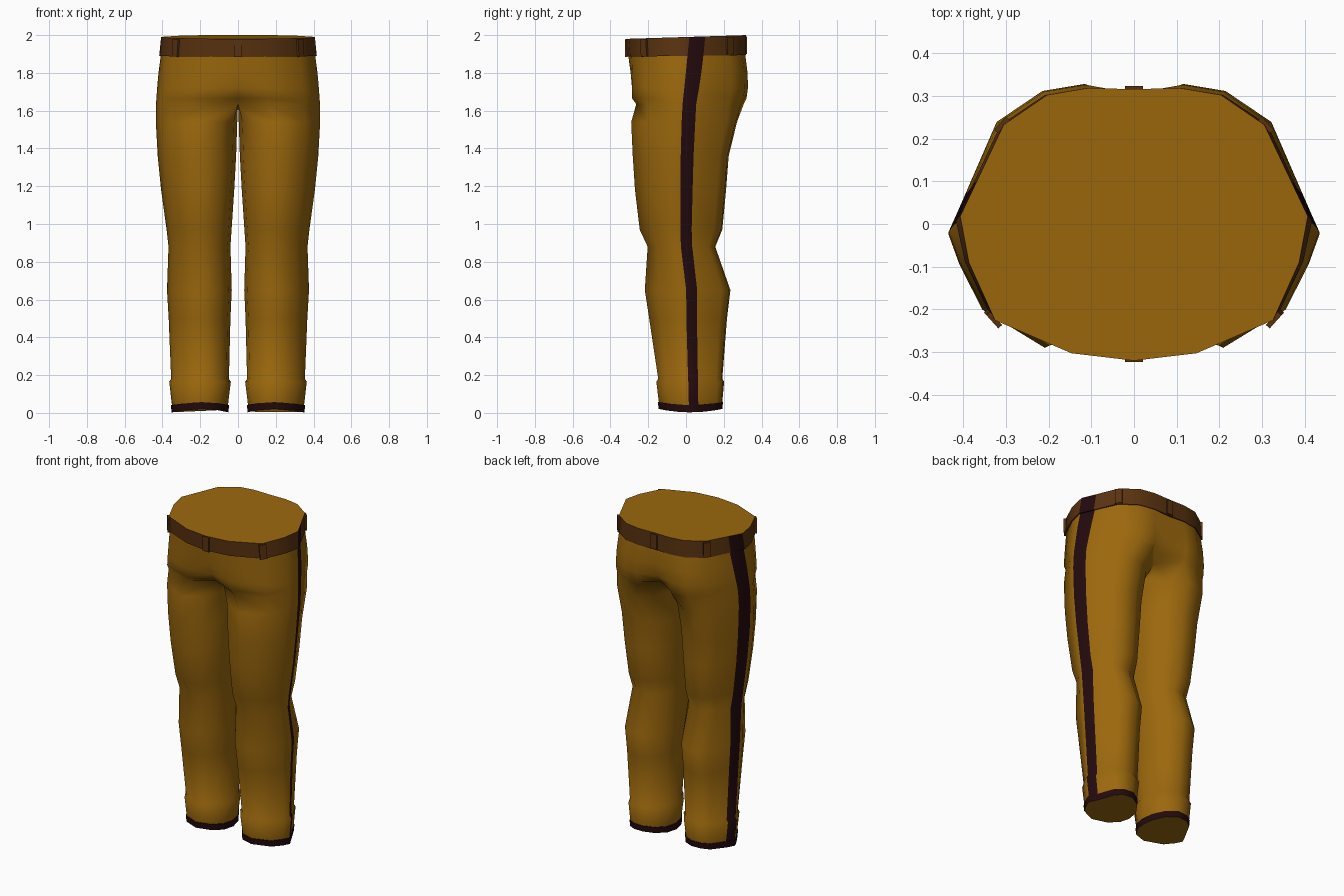
import bpy, bmesh, math
from mathutils import Matrix

if "Cube" in bpy.data.objects:
    bpy.data.objects.remove(bpy.data.objects["Cube"])


def material(name, rgb):
    m = bpy.data.materials.new(name)
    m.diffuse_color = (*rgb, 1)
    m.use_nodes = True
    m.node_tree.nodes["Principled BSDF"].inputs["Base Color"].default_value = m.diffuse_color
    return m


OCHRE = material("ochre cloth", (0.33, 0.138, 0.004))
BROWN = material("brown belt", (0.10, 0.032, 0.005))
MAROON = material("dark maroon trim", (0.017, 0.003, 0.004))

# Half waist outline, as fractions of width and depth
BACK = [(.75, .73), (.50, .95), (.27, 1)]
FRONT = [(.36, -.94), (.8, -.70), (.95, -.28)]
# Leg outline, from the back outer corner round to the front outer corner
LEG_SHAPE = [(.52, .80), (.22, .97), (-.2, 1), (-.62, .79), (-.91, .42), (-1, 0),
             (-.91, -.42), (-.62, -.79), (-.05, -1), (.63, -.68), (.88, -.30)]


def add_stripe(points, x, y, half):
    """Put the two stripe edges in: the front one is the outermost corner."""
    bx, by = points[0]
    t = 2 * half / (by - y + half)
    return [(x + (bx - x) * t, y + half)] + points + [(x, y - half)]


def pelvis_ring(z, w, front, back, c_front, c_back, stripe, half, tilt):
    """Half hip outline; the inner points collapse onto the centre line."""
    p = [(w * x, back * y) for x, y in BACK]
    p += [(0, c_back)] * 2 + [(0, 0)] + [(0, c_front)] * 2
    p += [(w * x, -front * y) for x, y in FRONT]
    return [(x, y, z + tilt * y / .32) for x, y in add_stripe(p, w, stripe, half)]


def leg_ring(z, x_in, x_out, front, back, stripe, half, bow=0):
    """Closed outline of one leg; bow lifts its front and back."""
    cx, rx = (x_in + x_out) / 2, (x_out - x_in) / 2
    cy, ry = (front + back) / 2, (back - front) / 2
    p = [(cx + rx * x, cy + ry * y) for x, y in LEG_SHAPE]
    return [(x, y, z + bow * ((y - cy) / ry) ** 2)
            for x, y in add_stripe(p, x_out, stripe, half)]


# z, width, front, back, centre front, centre back, stripe, half width, tilt
PELVIS = [
    (1.99, .407, -.322, .318, -.320, .316, .06, .042, .01),
    (1.89, .417, -.314, .318, -.314, .316, .05, .042, .004),
    (1.89, .409, -.306, .314, -.305, .306, .05, .042, .004),
    (1.80, .421, -.302, .326, -.293, .306, .04, .041, 0),
    (1.72, .428, -.304, .328, -.268, .290, .03, .039, 0),
    (1.665, .432, -.304, .320, -.225, .25, .022, .037, 0),
    (1.635, .434, -.280, .306, -.15, .18, .018, .036, 0),
]
# z, inner x, outer x, front, back, stripe, half width, bow
LEG = [
    (1.54, .004, .435, -.290, .270, .013, .036),
    (1.36, .010, .425, -.282, .226, .006, .034),
    (1.18, .020, .407, -.270, .212, .003, .032),
    (.97, .034, .378, -.245, .192, .000, .030),
    (.88, .040, .368, -.203, .155, .003, .030),
    (.65, .033, .376, -.218, .235, .030, .029),
    (.50, .040, .367, -.195, .217, .030, .028),
    (.18, .048, .354, -.147, .192, .037, .026),
    (.165, .038, .364, -.157, .202, .038, .026),
    (.042, .053, .350, -.144, .192, .040, .025, .015),
    (.042, .048, .355, -.149, .196, .040, .025, .015),
    (.003, .050, .352, -.145, .192, .040, .025, .018),
]

# Trousers: half loft, mirrored
bm = bmesh.new()
rows = [pelvis_ring(*r) for r in PELVIS] + [leg_ring(*r) for r in LEG]
rings = [[bm.verts.new(p) for p in row] for row in rows]
n = len(rings[0])
for j, (a, b) in enumerate(zip(rings, rings[1:])):
    for i in range(n):
        k = (i + 1) % n
        vs = [a[i], b[i], b[k], a[k]]
        if all(abs(v.co.x) < 1e-5 for v in vs):
            continue
        f = bm.faces.new(vs)
        if i == n - 1 or j >= len(rings) - 3:
            f.material_index = 2      # side stripe and hem
        elif j < 2:
            f.material_index = 1      # waistband
bm.faces.new(rings[0])                # waist cap
bm.faces.new(rings[-1][::-1])         # hem cap
bmesh.ops.remove_doubles(bm, verts=bm.verts, dist=1e-5)
loose = [v for v in bm.verts if not v.link_faces]
bmesh.ops.delete(bm, geom=loose, context='VERTS')
me = bpy.data.meshes.new("trousers")
bm.to_mesh(me)
bm.free()
for m in (OCHRE, BROWN, MAROON):
    me.materials.append(m)
trousers = bpy.data.objects.new("trousers", me)
bpy.context.collection.objects.link(trousers)
mirror = trousers.modifiers.new("mirror", 'MIRROR')
mirror.merge_threshold = 1e-4
bpy.context.view_layer.objects.active = trousers
trousers.select_set(True)
bpy.ops.object.modifier_apply(modifier="mirror")
bpy.ops.object.shade_smooth_by_angle(angle=math.radians(65))


# Belt loops
def belt_loop(name, x, y, facing, lean=0):
    bm = bmesh.new()
    bmesh.ops.create_cube(bm, size=1)
    bm.transform(Matrix.Translation((x, y, 1.938 + .008 * y / .32))
                 @ Matrix.Rotation(math.radians(facing), 4, 'Z')
                 @ Matrix.Rotation(math.radians(lean), 4, 'X')
                 @ Matrix.Diagonal((.012, .042, .092, 1)))
    me = bpy.data.meshes.new(name)
    bm.to_mesh(me)
    bm.free()
    me.materials.append(BROWN)
    bpy.context.collection.objects.link(bpy.data.objects.new(name, me))


belt_loop("front_belt_loop", 0, -.317, -90)
belt_loop("back_belt_loop", 0, .317, 90)
for side, s in (("right", 1), ("left", -1)):
    belt_loop(side + "_front_belt_loop", s * .330, -.222, -90 + s * 48, s * 5)
    belt_loop(side + "_back_belt_loop", s * .309, .232, 90 - s * 48)
